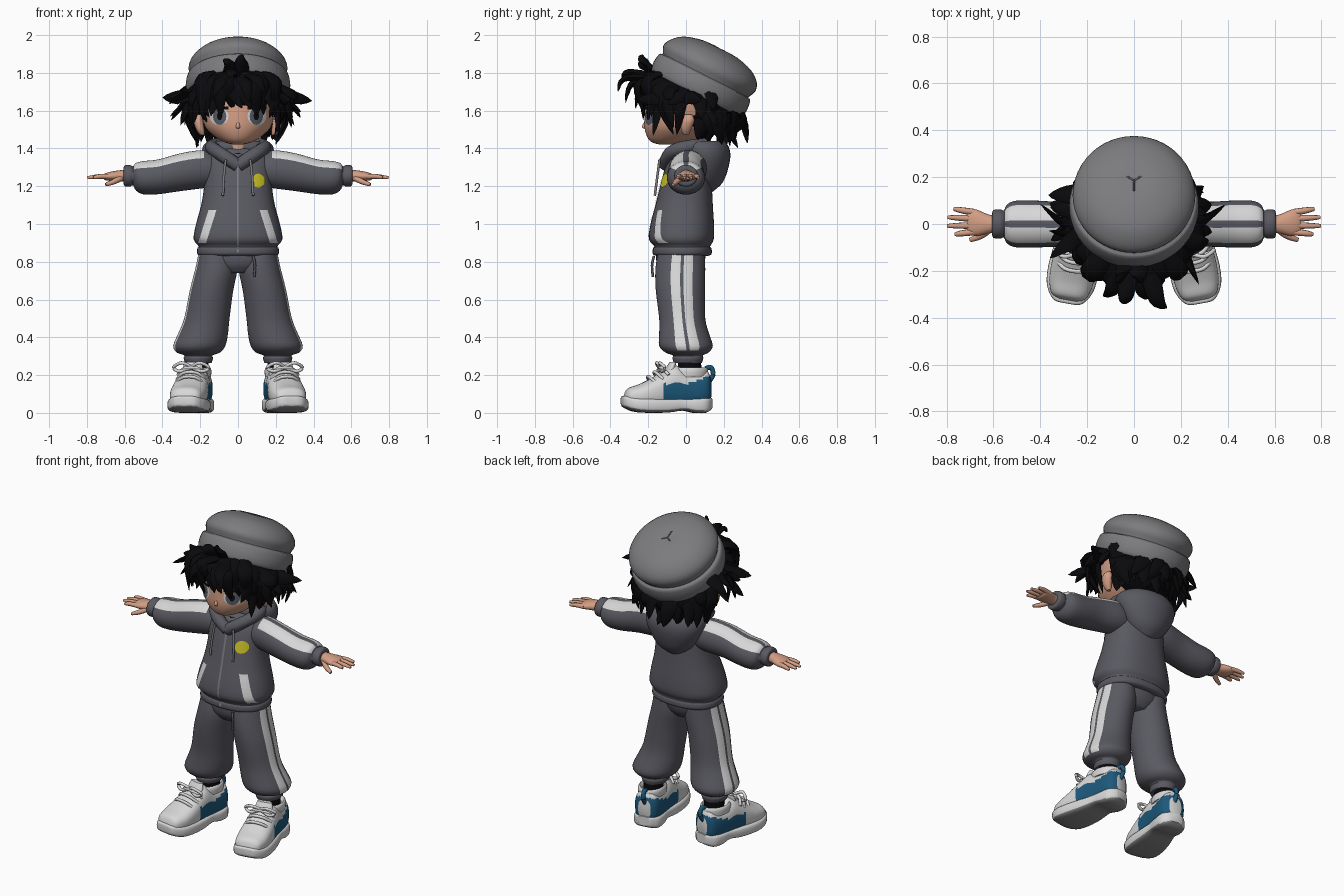
import bpy, bmesh, random
from math import sin, cos, pi, radians, degrees, copysign
from mathutils import Vector, Matrix
from mathutils.bvhtree import BVHTree

random.seed(4)
old = bpy.data.objects.get("Cube")
if old:
    bpy.data.objects.remove(old)


def material(name, r, g, b):
    m = bpy.data.materials.new(name)
    m.use_nodes = True
    m.diffuse_color = (r, g, b, 1)
    m.node_tree.nodes["Principled BSDF"].inputs["Base Color"].default_value = (r, g, b, 1)
    return m


charcoal = material("charcoal cloth", .1, .1, .12)
knit = material("grey knit", .2, .2, .21)
skin = material("skin", .65, .34, .23)
black = material("black", .003, .003, .004)
white = material("white", .68, .68, .68)
blue = material("blue", .012, .1, .2)
yellow = material("yellow", .6, .54, .02)
slate = material("eye slate", .1, .11, .14)
rubber = material("sole grey", .25, .25, .26)

AXES = {"z": lambda u, a, b: (a, b, u), "x": lambda u, a, b: (u, a, b), "y": lambda u, a, b: (a, u, b)}


def smooth_path(pts, sub):
    """Catmull-Rom interpolation of tuples of any length."""
    out = []
    for i in range(len(pts) - 1):
        p = [Vector(pts[max(0, min(k, len(pts) - 1))]) for k in range(i - 1, i + 3)]
        for s in range(sub):
            t = s / sub
            out.append(p[1] + (p[2] - p[0]) * t / 2 + (p[0] * 2 - p[1] * 5 + p[2] * 4 - p[3]) * t * t / 2
                       + (p[1] * 3 - p[0] - p[2] * 3 + p[3]) * t ** 3 / 2)
    return out + [Vector(pts[-1])]


def skin_rings(bm, rings):
    """Join rings of points into a closed tube; returns the side faces with their column."""
    vs = [[bm.verts.new(p) for p in r] for r in rings]
    n, sides = len(vs[0]), []
    for lo, hi in zip(vs, vs[1:]):
        for j in range(n):
            k = (j + 1) % n
            sides.append((bm.faces.new((lo[j], lo[k], hi[k], hi[j])), j))
    bm.faces.new(vs[0])
    bm.faces.new(vs[-1])
    return sides


def to_object(bm, name, mats):
    mesh = bpy.data.meshes.new(name)
    bm.to_mesh(mesh)
    for m in mats:
        mesh.materials.append(m)
    ob = bpy.data.objects.new(name, mesh)
    bpy.context.collection.objects.link(ob)
    for o in bpy.context.selected_objects:
        o.select_set(False)
    ob.select_set(True)
    bpy.context.view_layer.objects.active = ob
    bpy.ops.object.shade_smooth_by_angle(angle=radians(50))


def finish(bm, name, mats, mirror=False, solid=True):
    if solid:
        bmesh.ops.recalc_face_normals(bm, faces=bm.faces)
    to_object(bm, ("left_" if mirror else "") + name, mats)
    if mirror:
        bmesh.ops.scale(bm, vec=(-1, 1, 1), verts=bm.verts)
        bmesh.ops.reverse_faces(bm, faces=bm.faces)
        to_object(bm, "right_" + name, mats)


def loft(name, axis, rings, mats, rule=None, seg=32, power=2, sub=3, mirror=False, xf=None):
    """Superellipse rings (position, centre a, centre b, radius a, radius b) along an axis."""
    bm = bmesh.new()
    rows = []
    for u, ca, cb, ra, rb in smooth_path(rings, sub):
        row = []
        for j in range(seg):
            c, s = cos(2 * pi * j / seg), sin(2 * pi * j / seg)
            row.append(AXES[axis](u, ca + ra * copysign(abs(c) ** (2 / power), c),
                                  cb + rb * copysign(abs(s) ** (2 / power), s)))
        rows.append(row)
    sides = skin_rings(bm, rows)
    bmesh.ops.recalc_face_normals(bm, faces=bm.faces)
    if rule:
        for f, j in sides:
            f.material_index = rule(360 * (j + .5) / seg, f.calc_center_median(), f.normal)
    if xf:
        bm.transform(xf)
    tree = BVHTree.FromBMesh(bm)
    finish(bm, name, mats, mirror)
    return tree


def sweep(bm, pts, width, thick, sides=8, sub=4, taper=lambda t: 1, centre=None):
    """Tube or flat tapered blade along a path."""
    path = smooth_path(pts, sub)
    rings = []
    for i, p in enumerate(path):
        tan = (path[min(i + 1, len(path) - 1)] - path[max(i - 1, 0)]).normalized()
        out = (p - Vector(centre)) if centre else Vector((.1, .2, 1))
        side = tan.cross(out).normalized()
        up = side.cross(tan)
        k = taper(i / (len(path) - 1))
        rings.append([p + side * cos(2 * pi * j / sides) * width * k + up * sin(2 * pi * j / sides) * thick * k
                      for j in range(sides)])
    skin_rings(bm, rings)


def tubes(name, paths, r, mat, mirror=False, xf=None):
    bm = bmesh.new()
    for pts in paths:
        sweep(bm, pts, r, r)
    if xf:
        bm.transform(xf)
    finish(bm, name, [mat], mirror)


def decal(name, tree, shape, mat, mirror=False, lift=.004, n=16):
    """Thin plate laid on the front of a surface; shape maps (s, t) to (x, z)."""
    bm = bmesh.new()
    grid = []
    for i in range(n + 1):
        row = []
        for j in range(n + 1):
            x, z = shape(i / n, j / n)
            hit = tree.ray_cast(Vector((x, -1, z)), Vector((0, 1, 0)))[0]
            row.append(bm.verts.new((x, (hit.y if hit else 0) - lift, z)))
        grid.append(row)
    for i in range(n):
        for j in range(n):
            f = bm.faces.new((grid[i][j], grid[i + 1][j], grid[i + 1][j + 1], grid[i][j + 1]))
            f.normal_update()
            if f.normal.y > 0:
                f.normal_flip()
    finish(bm, name, [mat], mirror, solid=False)


def disc(cx, cz, rx, rz):
    return lambda s, t: (cx + rx * (s + .01) * cos(2 * pi * t), cz + rz * (s + .01) * sin(2 * pi * t))


def strip(x0, z0, x1, z1, w):
    return lambda s, t: (x0 + (x1 - x0) * s + w * (t - .5), z0 + (z1 - z0) * s)


def stripe(middle, wide, thin):
    """White band round a given angle, with a cloth line along its centre."""
    def rule(a, co, n):
        d = abs((a - middle + 180) % 360 - 180)
        return 1 if thin < d < wide else 0
    return rule


# Hoodie body, sleeves and hood
torso = loft("hoodie_body", "z", [(.83, 0, -.02, .19, .13), (.84, 0, -.02, .215, .155), (.872, 0, -.02, .215, .155),
    (.882, 0, -.02, .208, .148), (.92, 0, -.025, .235, .172), (1, 0, -.02, .222, .168), (1.1, 0, -.01, .195, .152),
    (1.2, 0, 0, .18, .137), (1.3, 0, .01, .178, .12), (1.36, 0, .02, .16, .1), (1.4, 0, .03, .1, .07)],
    [charcoal], seg=48, power=2.3)
loft("sleeve", "x", [(.11, .02, 1.28, .08, .08), (.18, .015, 1.29, .095, .1), (.3, 0, 1.275, .095, .1),
    (.42, 0, 1.25, .1, .092), (.5, 0, 1.245, .1, .088), (.54, 0, 1.25, .085, .073), (.556, 0, 1.255, .058, .05),
    (.57, 0, 1.255, .062, .057), (.6, 0, 1.255, .06, .055), (.606, 0, 1.255, .045, .04)],
    [charcoal, white], lambda a, co, n: stripe(90, 55, 9)(a, co, n) if .17 < co.x < .55 else 0, seg=40, mirror=True)
loft("hood", "z", [(1.17, 0, .11, .04, .03), (1.22, 0, .11, .11, .085), (1.3, 0, .11, .165, .115),
    (1.37, 0, .1, .19, .135), (1.42, 0, .09, .18, .13), (1.44, 0, .09, .14, .1), (1.4, 0, .07, .09, .07)], [charcoal])
tubes("hood_edge", [[(0, -.105, 1.31), (.06, -.1, 1.35), (.12, -.06, 1.39), (.14, .02, 1.41), (.1, .1, 1.42)]],
      .036, charcoal, mirror=True)
decal("zipper", torso, strip(0, .85, 0, 1.32, .012), knit)
decal("pocket_stripe", torso, strip(.135, 1.075, .19, .9, .042), white, mirror=True)
decal("pocket_top_seam", torso, strip(-.125, 1.077, .125, 1.077, .001), black, lift=.003)
decal("badge", torso, disc(.107, 1.23, .037, .037), yellow, lift=.008)
tubes("drawstring", [[(.065, -.14, 1.34), (.075, -.152, 1.25), (.08, -.165, 1.15)]], .007, knit, mirror=True)
tubes("waist_cord", [[(.08, -.17, .83), (.09, -.18, .78), (.085, -.175, .72)]], .007, charcoal)

# Trousers
loft("trouser_seat", "z", [(.74, 0, -.03, .1, .09), (.79, 0, -.03, .18, .125), (.87, 0, -.025, .195, .135)], [charcoal])
loft("trouser_leg", "z", [(.84, .11, -.025, .1, .125), (.76, .115, -.03, .112, .132), (.65, .14, -.03, .115, .13),
    (.5, .165, -.02, .12, .122), (.42, .185, -.01, .132, .132), (.355, .205, 0, .138, .142), (.32, .21, .005, .115, .115),
    (.305, .21, .01, .075, .08), (.29, .21, .01, .078, .082), (.265, .21, .01, .07, .075)],
    [charcoal, white], lambda a, co, n: stripe(4, 29, 6)(a, co, n) if co.z > .33 else 0, seg=48, mirror=True)
loft("sock", "z", [(.14, .215, .03, .055, .06), (.3, .212, .015, .058, .062)], [black], seg=20, mirror=True)

# Shoes, modelled straight and then turned outward
turn = Matrix.Translation((.225, 0, 0)) @ Matrix.Rotation(radians(10), 4, "Z")
loft("shoe_sole", "y", [(-.345, 0, .065, .03, .015), (-.335, 0, .06, .065, .03), (-.28, 0, .045, .1, .038),
    (-.2, 0, .04, .108, .04), (-.1, 0, .04, .098, .038), (-.02, 0, .045, .085, .033), (.04, 0, .04, .088, .04),
    (.1, 0, .042, .08, .042), (.135, 0, .05, .04, .03)], [white, rubber],
    lambda a, co, n: 1 if n.z < -.6 else 0, power=4, mirror=True, xf=turn)


def upper_rule(a, co, n):
    panel = -.13 < co.y < .135 and .07 < co.z < .155 + max(0, co.y) * .35
    return 1 if panel and (abs(co.x) > .05 or co.y > .07) else 0


loft("shoe_upper", "y", [(-.33, 0, .075, .04, .02), (-.31, 0, .085, .075, .045), (-.25, 0, .09, .094, .062),
    (-.18, 0, .105, .096, .082), (-.11, 0, .125, .09, .108), (-.06, 0, .135, .086, .118), (0, 0, .125, .083, .1),
    (.07, 0, .125, .08, .097), (.11, 0, .13, .068, .095), (.13, 0, .125, .04, .06)],
    [white, blue], upper_rule, seg=40, power=2.5, sub=5, mirror=True, xf=turn)
loft("shoe_collar", "z", [(.19, 0, .02, .078, .095), (.225, 0, .02, .08, .098), (.24, 0, .02, .07, .088),
    (.22, 0, .02, .055, .07)], [white], mirror=True, xf=turn)
loft("shoe_tongue", "z", [(.17, 0, -.1, .05, .03), (.23, 0, -.085, .055, .025), (.27, 0, -.07, .045, .015)],
     [white], mirror=True, xf=turn)
laces = [[(-.075, y + .03, z - .035), (-.035, y, z), (.035, y, z), (.075, y + .03, z - .035)]
         for y, z in ((-.2, .188), (-.165, .212), (-.135, .236))]
laces += [[(0, -.13, .245), (s * .05, -.15, .265), (s * .095, -.13, .24), (s * .06, -.14, .22), (0, -.13, .24)]
          for s in (-1, 1)]
tubes("shoe_laces", laces, .009, white, mirror=True, xf=turn)
tubes("heel_loop", [[(0, .12, .16), (0, .145, .2), (0, .135, .24), (0, .105, .235)]], .013, blue, mirror=True, xf=turn)

# Hands
loft("palm", "x", [(.58, 0, 1.255, .035, .032), (.62, 0, 1.255, .04, .03), (.67, .005, 1.253, .056, .025),
    (.7, .008, 1.25, .054, .019), (.712, .008, 1.25, .045, .012)], [skin], seg=20, mirror=True)
bm = bmesh.new()
for k, tip in enumerate((.765, .798, .795, .77)):
    y = -.034 + .028 * k
    sweep(bm, [(.68, y, 1.252), (.73, y * 1.15, 1.252), (tip, y * 1.3, 1.245)], .0145, .014,
          taper=lambda t: 1 - .5 * t ** 3)
sweep(bm, [(.615, -.02, 1.245), (.655, -.05, 1.225), (.7, -.068, 1.208)], .017, .016, taper=lambda t: 1 - .45 * t ** 2)
finish(bm, "fingers", [skin], mirror=True)

# Head
loft("neck", "z", [(1.36, 0, .015, .06, .06), (1.48, 0, .01, .06, .06)], [skin], seg=20)
loft("shirt_collar", "z", [(1.33, 0, -.01, .06, .075), (1.375, 0, 0, .066, .07)], [black], seg=20)
head = loft("head", "z", [(1.42, 0, -.1, .02, .035), (1.432, 0, -.09, .07, .09), (1.46, 0, -.06, .12, .145),
    (1.51, 0, -.03, .172, .19), (1.57, 0, -.015, .19, .205), (1.63, 0, 0, .2, .215), (1.72, 0, .015, .2, .215),
    (1.8, 0, .03, .14, .15)], [skin], seg=48)
loft("ear", "z", [(1.47, .188, 0, .012, .012), (1.5, .2, 0, .022, .027), (1.55, .21, .01, .025, .035),
    (1.58, .205, .012, .012, .02)], [skin], seg=16, mirror=True)
loft("nose", "z", [(1.505, 0, -.215, .008, .008), (1.515, 0, -.223, .011, .011), (1.54, 0, -.215, .006, .006)],
     [skin], seg=12)
decal("eye_white", head, disc(.1, 1.57, .05, .046), white, mirror=True, lift=.003)
decal("iris", head, disc(.097, 1.57, .035, .045), slate, mirror=True, lift=.006)
decal("pupil", head, disc(.097, 1.572, .014, .022), black, mirror=True, lift=.009)
decal("upper_lash", head, strip(.1, 1.605, .1, 1.622, .1), black, mirror=True, lift=.007)

# Hair: a cap behind the face with rings of curved locks
bm = bmesh.new()
bmesh.ops.create_uvsphere(bm, u_segments=32, v_segments=20, radius=1)
bm.transform(Matrix.Translation((0, .05, 1.68)) @ Matrix.Diagonal((.235, .235, .23, 1)))
gone = [f for f in bm.faces if f.calc_center_median().z < 1.66 and f.calc_center_median().y < .03]
bmesh.ops.delete(bm, geom=gone, context="FACES")
finish(bm, "hair_cap", [black], solid=False)


def jitter(r):
    return random.uniform(-r, r)


def ring_of_locks(bm, start, end, count, base, mid, tip, width):
    """Locks on both sides between two angles from the front; base, mid and tip are (radius, z)."""
    for i in range(count):
        for s in (-1, 1):
            a = radians(start + (end - start) * (i + .5) / count) * s
            pts = []
            for k, (r, z) in enumerate((base, mid, tip)):
                b = a + jitter(.09) * k
                q = r + jitter(.025) * k
                pts.append((sin(b) * q, .03 - cos(b) * q, z + jitter(.02) * k))
            sweep(bm, pts, width, .02, 6, 4, lambda t: max(.02, (1 - t ** 1.8) * (.7 + t)), (0, .03, 1.66))


bm = bmesh.new()
ring_of_locks(bm, 0, 45, 5, (.2, 1.8), (.295, 1.74), (.27, 1.59), .05)
ring_of_locks(bm, 0, 60, 6, (.19, 1.77), (.262, 1.71), (.245, 1.6), .05)
ring_of_locks(bm, 42, 80, 4, (.2, 1.76), (.27, 1.66), (.25, 1.5), .042)
ring_of_locks(bm, 48, 118, 6, (.2, 1.74), (.285, 1.69), (.355, 1.63), .05)
ring_of_locks(bm, 65, 125, 5, (.2, 1.7), (.265, 1.63), (.325, 1.56), .045)
ring_of_locks(bm, 105, 180, 7, (.2, 1.64), (.262, 1.56), (.255, 1.45), .055)
ring_of_locks(bm, 100, 180, 6, (.15, 1.6), (.2, 1.53), (.2, 1.43), .055)
for x, y, z in ((.14, -.36, 1.7), (-.05, -.34, 1.77), (.03, -.25, 1.89), (-.08, -.25, 1.86), (.06, -.32, 1.64), (-.13, -.31, 1.67)):
    sweep(bm, [(x * .4, -.15, 1.78), (x * .7, y * .9, (z + 1.84) / 2), (x, y, z)], .045, .022, 6, 4,
          lambda t: max(.02, 1 - t ** 2), (0, .03, 1.66))
finish(bm, "hair_locks", [black])

# Beanie with a turned-up cuff, tipped backward
tip_back = Matrix.Translation((0, .055, 1.69)) @ Matrix.Rotation(radians(-27), 4, "X")
loft("beanie", "z", [(.02, 0, 0, .23, .23), (-.005, 0, 0, .255, .255), (.005, 0, 0, .27, .272), (.05, 0, 0, .277, .278),
    (.098, 0, 0, .268, .27), (.108, 0, 0, .25, .255), (.15, 0, 0, .262, .272), (.195, 0, .005, .245, .255),
    (.24, 0, .005, .19, .2), (.268, 0, .005, .1, .1), (.268, 0, .005, .02, .02)], [knit], seg=48, xf=tip_back)
tubes("beanie_pinch", [[(0, .01, .266), (x, y, .268)] for x, y in ((.03, .03), (-.03, .03), (0, -.04))],
      .004, charcoal, xf=tip_back)
